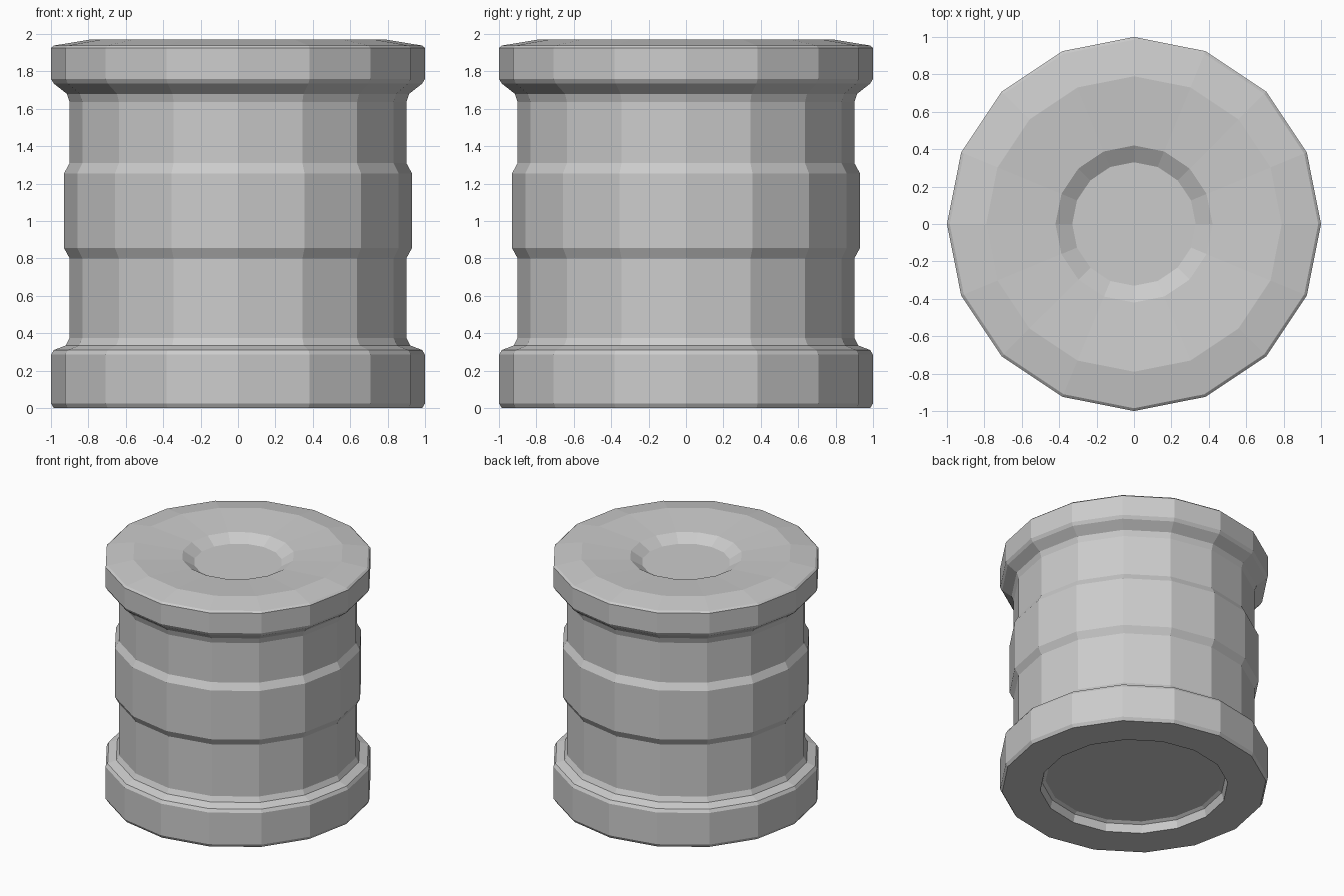
import bpy, bmesh
from math import cos, sin, tau

if "Cube" in bpy.data.objects:
    bpy.data.objects.remove(bpy.data.objects["Cube"])

SIDES = 16


def lathe(name, profile):
    """Spin a (radius, height) profile round z and cap both ends."""
    bm = bmesh.new()
    rings = [[bm.verts.new((r * cos(tau * i / SIDES), r * sin(tau * i / SIDES), z))
              for i in range(SIDES)] for r, z in profile]
    for low, high in zip(rings, rings[1:]):
        for i in range(SIDES):
            j = (i + 1) % SIDES
            bm.faces.new((low[i], low[j], high[j], high[i]))
    bm.faces.new(rings[0][::-1])
    bm.faces.new(rings[-1])
    bmesh.ops.recalc_face_normals(bm, faces=bm.faces)
    mesh = bpy.data.meshes.new(name)
    bm.to_mesh(mesh)
    bm.free()
    obj = bpy.data.objects.new(name, mesh)
    bpy.context.collection.objects.link(obj)
    return obj


# Recessed underside
underside = [(0.66, 0.08), (0.685, 0.065), (0.70, 0.0)]
# Base ring with bevelled edges
base = [(0.985, 0.0), (1.0, 0.025), (1.0, 0.285), (0.985, 0.31), (0.92, 0.335)]
# Drum wall with raised middle band
wall = [(0.90, 0.375), (0.90, 0.80), (0.93, 0.855),
        (0.93, 1.255), (0.90, 1.31), (0.90, 1.635)]
# Overhanging top rim
rim = [(0.915, 1.68), (0.985, 1.735), (1.0, 1.76), (1.0, 1.925), (0.985, 1.938)]
# Dished lid with central well
lid = [(0.79, 1.97), (0.42, 1.94), (0.33, 1.885)]

lathe("drum_body", underside + base + wall + rim + lid)
